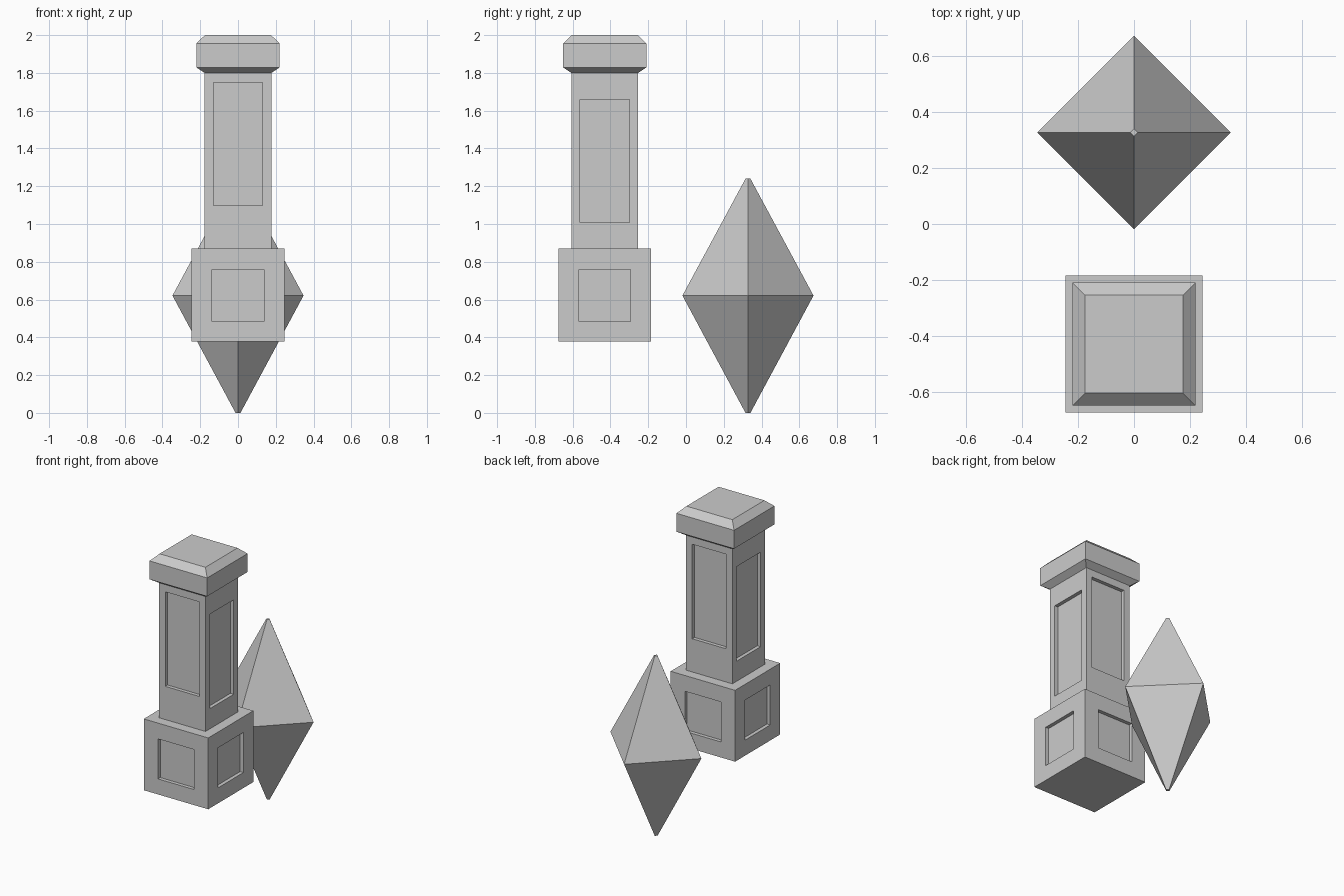
import bpy, bmesh, math
from mathutils import Vector

if "Cube" in bpy.data.objects:
    bpy.data.objects.remove(bpy.data.objects["Cube"])

stone = bpy.data.materials.new("grey stone")
stone.diffuse_color = (0.6, 0.6, 0.6, 1)
stone.use_nodes = True
stone.node_tree.nodes["Principled BSDF"].inputs["Base Color"].default_value = stone.diffuse_color


def square_stack(name, cy, rings, diamond=False, panels=None, depth=0.025):
    """Loft square rings (half size, z); optionally recess a panel in each side.
    panels(normal) gives (half width, z bottom, z top)."""
    bm = bmesh.new()
    loops = []
    for r, z in rings:
        loop = []
        for i in range(4):
            a = math.pi / 2 * i + (0 if diamond else math.pi / 4)
            rad = r if diamond else r * math.sqrt(2)
            loop.append(bm.verts.new((rad * math.cos(a), rad * math.sin(a), z)))
        loops.append(loop)
    for lo, hi in zip(loops, loops[1:]):
        for i in range(4):
            j = (i + 1) % 4
            bm.faces.new((lo[i], lo[j], hi[j], hi[i]))
    bm.faces.new(loops[0][::-1])
    bm.faces.new(loops[-1])
    bm.normal_update()

    if panels:
        for f in [f for f in bm.faces if abs(f.normal.z) < 0.5]:
            n = f.normal.copy()
            t = Vector((-n.y, n.x, 0))
            dist = f.calc_center_median().dot(n)
            zmid = f.calc_center_median().z
            half_w, z0, z1 = panels(n)
            # first inset outlines the panel, second pushes it inwards
            for d in (0, depth):
                bmesh.ops.inset_individual(bm, faces=[f], thickness=0.01)
                for v in f.verts:
                    side = half_w if v.co.dot(t) > 0 else -half_w
                    up = z1 if v.co.z > zmid else z0
                    v.co = n * (dist - d) + t * side + Vector((0, 0, up))
                zmid = (z0 + z1) / 2
    bmesh.ops.recalc_face_normals(bm, faces=bm.faces)
    me = bpy.data.meshes.new(name)
    bm.to_mesh(me)
    bm.free()
    me.materials.append(stone)
    ob = bpy.data.objects.new(name, me)
    ob.location.y = cy
    bpy.context.collection.objects.link(ob)
    return ob


PILLAR_Y, CRYSTAL_Y = -0.43, 0.328

# pillar base block with a square panel on each side
square_stack("pillar_base", PILLAR_Y, [(0.246, 0.377), (0.246, 0.869)],
             panels=lambda n: (0.137, 0.484, 0.76))

# shaft: front and back panels sit higher than the side panels
square_stack("pillar_shaft", PILLAR_Y, [(0.177, 0.869), (0.177, 1.80)],
             panels=lambda n: (0.13, 1.098, 1.75) if abs(n.y) > 0.5
             else (0.13, 1.008, 1.66))

# bevelled cap
square_stack("pillar_cap", PILLAR_Y,
             [(0.177, 1.80), (0.22, 1.829), (0.22, 1.956), (0.175, 2.0)])

# four-sided double-pointed crystal with tiny flat tips
square_stack("crystal", CRYSTAL_Y,
             [(0.013, 0.0), (0.347, 0.621), (0.013, 1.24)], diamond=True)
